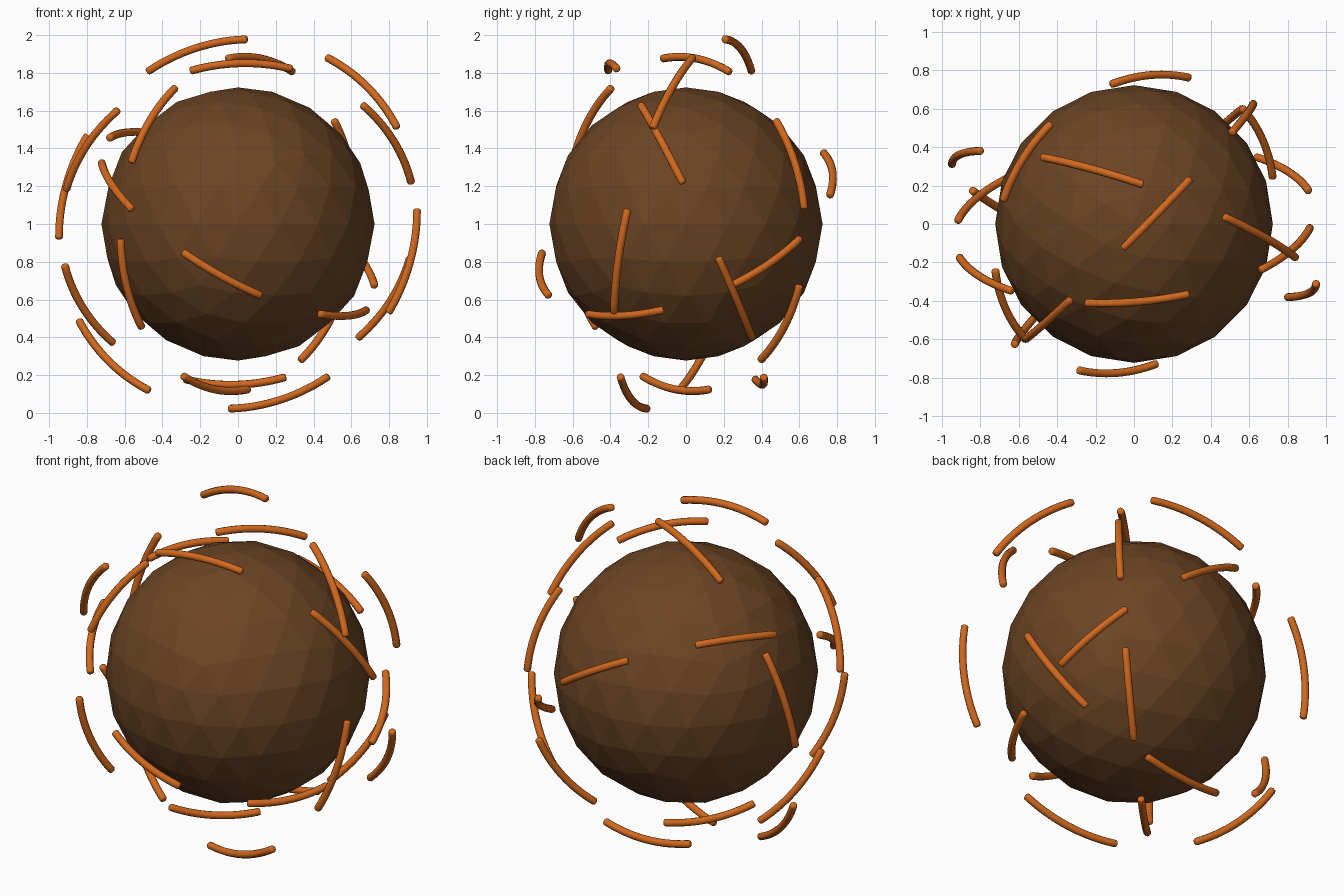
import bpy, bmesh, math
from mathutils import Vector

cube = bpy.data.objects.get("Cube")
if cube:
    bpy.data.objects.remove(cube, do_unlink=True)

CENTRE = Vector((0, 0, 1))
DASHES = 6                   # arcs per ring
SPAN = math.radians(33.5)    # angle covered by each arc
TUBE = 0.021
SIDES = 10
STEPS = 14


def material(name, rgb):
    mat = bpy.data.materials.new(name)
    mat.use_nodes = True
    mat.diffuse_color = (*rgb, 1)
    mat.node_tree.nodes["Principled BSDF"].inputs["Base Color"].default_value = (*rgb, 1)
    return mat


def finish(bm, name, mat):
    bmesh.ops.recalc_face_normals(bm, faces=bm.faces)
    mesh = bpy.data.meshes.new(name)
    bm.to_mesh(mesh)
    bm.free()
    mesh.materials.append(mat)
    obj = bpy.data.objects.new(name, mesh)
    obj.location = CENTRE
    bpy.context.collection.objects.link(obj)
    return obj


def add_arc(bm, u, v, normal, radius, middle):
    """Round bar bent along the circle spanned by u and v, with softened ends."""
    soft = TUBE * 0.5 / radius
    start, end = middle - SPAN / 2, middle + SPAN / 2
    inner = [start + soft + (SPAN - 2 * soft) * i / STEPS for i in range(STEPS + 1)]
    stations = [(start, 0.6), (start + soft * 0.35, 0.87)]
    stations += [(a, 1) for a in inner]
    stations += [(end - soft * 0.35, 0.87), (end, 0.6)]
    loops = []
    for angle, scale in stations:
        out = u * math.cos(angle) + v * math.sin(angle)
        loop = []
        for k in range(SIDES):
            t = math.tau * k / SIDES
            offset = (out * math.cos(t) + normal * math.sin(t)) * TUBE * scale
            loop.append(bm.verts.new(out * radius + offset))
        loops.append(loop)
    for a, b in zip(loops, loops[1:]):
        for k in range(SIDES):
            n = (k + 1) % SIDES
            bm.faces.new((a[k], a[n], b[n], b[k]))
    bm.faces.new(loops[0])
    bm.faces.new(loops[-1])


brown = material("dark brown", (0.147, 0.058, 0.017))
orange = material("burnt orange", (0.645, 0.141, 0.013))

# Faceted core ball
bm = bmesh.new()
bmesh.ops.create_icosphere(bm, subdivisions=3, radius=0.723)
finish(bm, "core_ball", brown)

# Four tilted dashed rings: radius, then the middles of two arcs a third of a turn apart
rings = {
    "inner_ring": (0.828, (-0.09, -0.74, -0.26), (0.645, 0.43, -0.2)),
    "second_ring": (0.886, (-0.445, -0.495, 0.53), (0.56, 0.545, 0.32)),
    "third_ring": (0.943, (0.02, -0.395, 0.83), (0.775, 0.26, -0.39)),
    "outer_ring": (1.0, (-0.21, 0.275, 0.895), (0.875, -0.345, -0.19)),
}
for name, (radius, first, second) in rings.items():
    first, second = Vector(first).normalized(), Vector(second).normalized()
    normal = first.cross(second).normalized()
    u = (first + second).normalized()
    v = normal.cross(u)
    bm = bmesh.new()
    for i in range(DASHES):
        add_arc(bm, u, v, normal, radius, math.tau * i / DASHES)
    ring = finish(bm, name, orange)
    bpy.ops.object.select_all(action="DESELECT")
    ring.select_set(True)
    bpy.context.view_layer.objects.active = ring
    bpy.ops.object.shade_smooth_by_angle(angle=math.radians(40))
